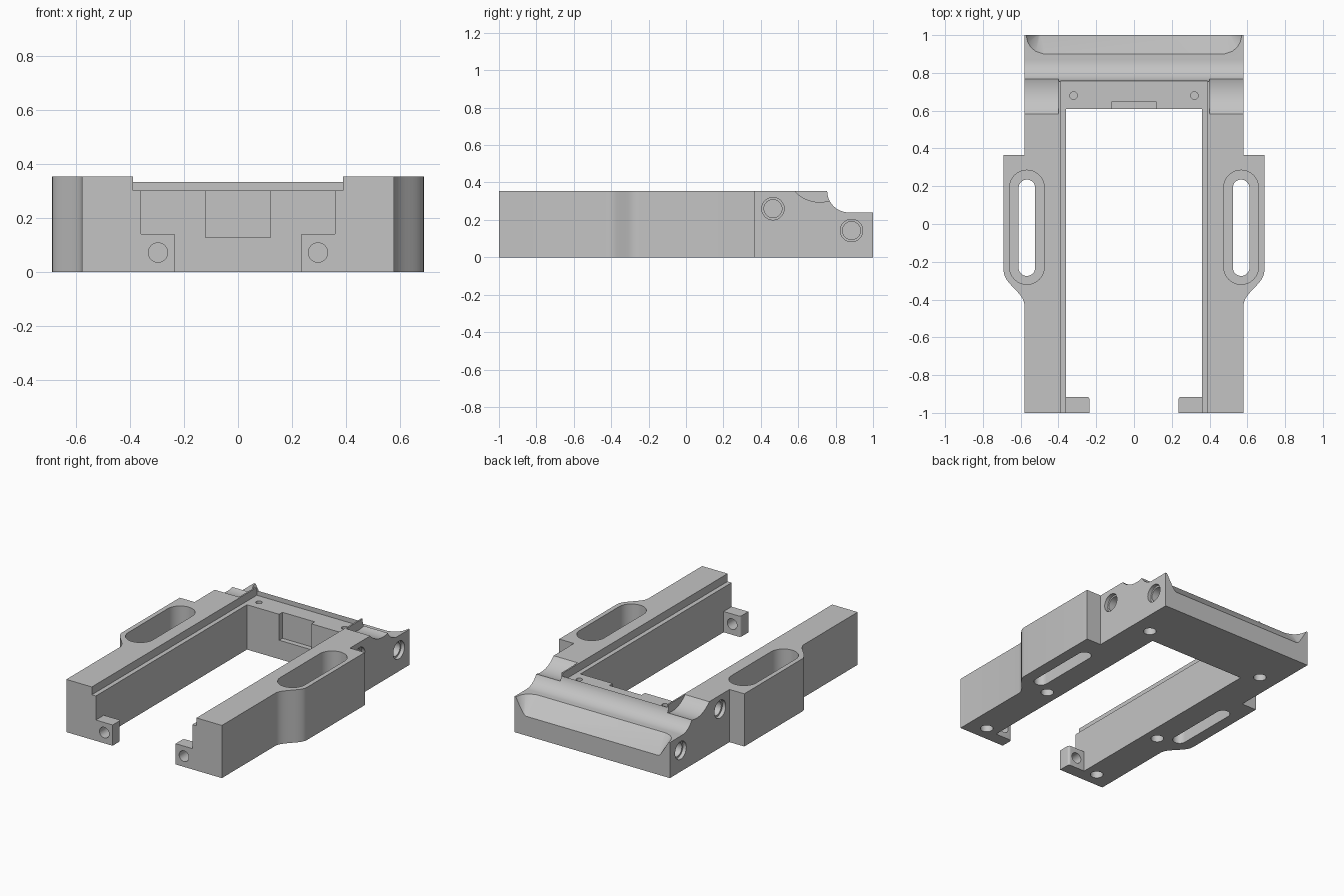
import bpy, bmesh
from math import pi, sin, cos

if "Cube" in bpy.data.objects:
    bpy.data.objects.remove(bpy.data.objects["Cube"])

grey = bpy.data.materials.new("machined_grey")
grey.use_nodes = True
grey.diffuse_color = (0.55, 0.55, 0.55, 1)
grey.node_tree.nodes["Principled BSDF"].inputs["Base Color"].default_value = (0.55, 0.55, 0.55, 1)

HEIGHT = 0.355
PLACE = {"x": lambda u, v, w: (w, u, v),
         "y": lambda u, v, w: (u, w, v),
         "z": lambda u, v, w: (u, v, w)}


def finish(name, bm):
    bmesh.ops.recalc_face_normals(bm, faces=bm.faces)
    mesh = bpy.data.meshes.new(name)
    bm.to_mesh(mesh)
    bm.free()
    mesh.materials.append(grey)
    obj = bpy.data.objects.new(name, mesh)
    bpy.context.collection.objects.link(obj)
    return obj


def prism(name, points, axis, low, high):
    """Extrude a flat outline along an axis."""
    bm = bmesh.new()
    put = PLACE[axis]
    a = [bm.verts.new(put(u, v, low)) for u, v in points]
    b = [bm.verts.new(put(u, v, high)) for u, v in points]
    bm.faces.new(a)
    bm.faces.new(b)
    n = len(points)
    for i in range(n):
        j = (i + 1) % n
        bm.faces.new((a[i], a[j], b[j], b[i]))
    return finish(name, bm)


def arc(cu, cv, r, start, end, steps=24):
    return [(cu + r * cos(start + (end - start) * i / steps),
             cv + r * sin(start + (end - start) * i / steps)) for i in range(steps + 1)]


def circle(cu, cv, r):
    return arc(cu, cv, r, 0, 2 * pi, 32)[:-1]


def rect(u0, u1, v0, v1):
    return [(u0, v0), (u1, v0), (u1, v1), (u0, v1)]


def stadium(cu, v0, v1, r):
    return arc(cu, v1 - r, r, 0, pi, 16) + arc(cu, v0 + r, r, pi, 2 * pi, 16)


def select(obj):
    bpy.ops.object.select_all(action="DESELECT")
    obj.select_set(True)
    bpy.context.view_layer.objects.active = obj


def cut(body, points, axis, low, high):
    carve(body, prism("cutter", points, axis, low, high))


def carve(body, cutter):
    cutter.hide_render = True
    mod = body.modifiers.new("cut", "BOOLEAN")
    mod.operation = "DIFFERENCE"
    mod.solver = "EXACT"
    mod.object = cutter
    select(body)
    bpy.ops.object.modifier_apply(modifier=mod.name)
    bpy.data.objects.remove(cutter)


# U-shaped frame with a flared ear on each side
flare = [(0.635 - 0.055 * cos(pi * i / 12), -0.43 + 0.18 * i / 12) for i in range(13)]
half = [(0.36, 0.61), (0.36, -1), (0.58, -1)] + flare + [(0.69, 0.365), (0.58, 0.365), (0.58, 1)]
outline = half + [(-x, y) for x, y in reversed(half)]
frame = prism("frame", outline, "z", 0, HEIGHT)

# Rear cove and lowered rear deck
cove = arc(0.87, HEIGHT, 0.115, pi, 1.5 * pi) + [(1.1, 0.24), (1.1, 0.5), (0.755, 0.5)]
cut(frame, cove, "x", -0.8, 0.8)

# Shallow seat along the inner top edge
cut(frame, rect(-0.39, 0.39, -1.1, 0.757), "z", 0.302, 0.5)

# Recess in the rear inner wall
cut(frame, rect(-0.12, 0.12, 0.5, 0.645), "z", 0.127, 0.4)

# Sloping scoop on the rear edge
rim = [(0.57, 1.02), (0.57, 0.99), (0.562, 0.96), (0.545, 0.933), (0.52, 0.913), (0.48, 0.9)]
bm = bmesh.new()
for s in (-1, 1):
    for x, y in rim:
        bm.verts.new((s * x, y, 0.241))
        bm.verts.new((s * x, y, 0.4))
    bm.verts.new((s * 0.495, 1.02, 0.108))
bmesh.ops.convex_hull(bm, input=bm.verts)
carve(frame, finish("cutter", bm))

for s in (-1, 1):
    # Scalloped shoulder groove
    x0, x1 = sorted((s * 0.4, s * 0.7))
    cut(frame, arc(0.715, 0.475, 0.18, 0, 2 * pi, 64)[:-1], "x", x0, x1)
    # Counterbored slot in the ear
    cut(frame, stadium(s * 0.567, -0.32, 0.285, 0.092), "z", 0.1, 0.5)
    cut(frame, stadium(s * 0.567, -0.275, 0.235, 0.044), "z", -0.1, 0.2)
    # Stepped side bores
    for y, z in ((0.465, 0.26), (0.885, 0.143)):
        for r, depth in ((0.06, 0.025), (0.048, 0.13)):
            x0, x1 = sorted((s * (0.58 - depth), s * 0.8))
            cut(frame, circle(y, z, r), "x", x0, x1)
    # Blind holes underneath
    for y in (0.69, -0.31, -0.9):
        cut(frame, circle(s * 0.45, y, 0.04), "z", -0.1, 0.1)
    # Small pin holes in the seat
    cut(frame, circle(s * 0.32, 0.68, 0.02), "z", 0.22, 0.4)

# Drilled front tabs
parts = [frame]
for side, s in (("left", 1), ("right", -1)):
    corner = arc(0.25, -0.93, 0.015, pi / 2, pi, 6)
    shape = [(0.36, -1), (0.36, -0.915)] + corner + [(0.235, -1)]
    tab = prism(side + "_front_tab", [(s * x, y) for x, y in shape], "z", 0, 0.14)
    cut(tab, circle(s * 0.297, 0.072, 0.036), "y", -1.1, -0.8)
    parts.append(tab)

for obj in parts:
    select(obj)
    bpy.ops.object.shade_smooth_by_angle(angle=pi / 6)
